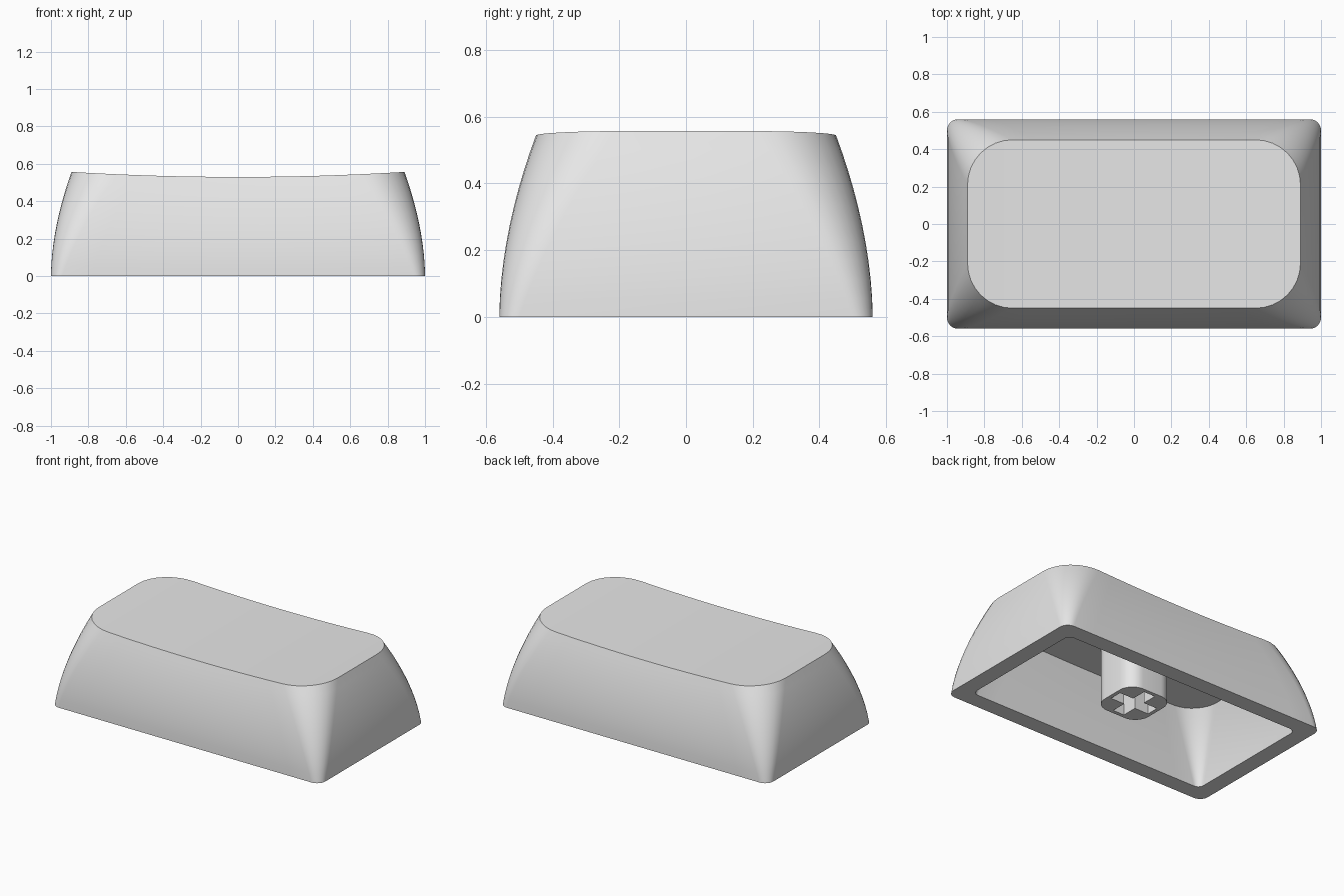
import bpy, bmesh, math

cube = bpy.data.objects.get("Cube")
if cube:
    bpy.data.objects.remove(cube, do_unlink=True)

GREY = (0.8, 0.8, 0.8, 1.0)
grey = bpy.data.materials.new("plain grey plastic")
grey.use_nodes = True
grey.diffuse_color = GREY
grey.node_tree.nodes["Principled BSDF"].inputs["Base Color"].default_value = GREY


def rounded_rect(hx, hy, r, arc=8, edge=12):
    """Counter-clockwise outline, mirrored about y = 0, with extra points on the long edges."""
    def corner(sx, start):
        pts = []
        for i in range(arc + 1):
            a = math.radians(start + 90 * i / arc)
            pts.append((sx * (hx - r) + r * math.cos(a), hy - r + r * math.sin(a)))
        return pts
    x = hx - r
    straight = [(x - 2 * x * i / edge, hy) for i in range(1, edge)]
    half = corner(1, 0) + straight + corner(-1, 90)
    return half + [(px, -py) for px, py in reversed(half)]


def dish(x):
    """Height of the scooped top, lowest along the middle."""
    return 0.53 + 0.027 * (x / 0.89) ** 2


def cap_ring(t, offset, r_low, r_high, limit=1.0):
    """Outline of the cap wall at a fraction t of its height, moved inward by offset."""
    inset = offset + 0.11 * t ** 1.8
    r = r_low + (r_high - r_low) * t / limit
    return [(x, y, t * dish(x)) for x, y in rounded_rect(1.0 - inset, 0.56 - inset, r)]


def loft(name, rings):
    """Skin a stack of outlines and close both ends with strips across y."""
    bm = bmesh.new()
    loops = [[bm.verts.new(p) for p in ring] for ring in rings]
    n = len(loops[0])
    for a, b in zip(loops, loops[1:]):
        for i in range(n):
            j = (i + 1) % n
            bm.faces.new((a[i], a[j], b[j], b[i]))
    for end in (loops[0], loops[-1]):
        for i in range(n // 2 - 1):
            bm.faces.new((end[i], end[i + 1], end[n - 2 - i], end[n - 1 - i]))
    return finish(name, bm)


def finish(name, bm):
    bmesh.ops.recalc_face_normals(bm, faces=bm.faces)
    mesh = bpy.data.meshes.new(name)
    bm.to_mesh(mesh)
    bm.free()
    mesh.materials.append(grey)
    obj = bpy.data.objects.new(name, mesh)
    bpy.context.collection.objects.link(obj)
    return obj


def activate(obj):
    bpy.ops.object.select_all(action="DESELECT")
    obj.select_set(True)
    bpy.context.view_layer.objects.active = obj


# Cap shell: outer wall from the top down, then the cavity wall up to its ceiling
STEPS = 10
CEILING = 0.82
outer = [cap_ring(1 - i / STEPS, 0.0, 0.06, 0.24) for i in range(STEPS + 1)]
inner = [cap_ring(CEILING * i / STEPS, 0.11, 0.04, 0.18, CEILING) for i in range(STEPS + 1)]
shell = loft("cap_shell", outer + inner)

# Stem: rounded square post hanging from the ceiling
post = rounded_rect(0.17, 0.17, 0.1, edge=2)
stem = loft("stem", [[(x, y, z) for x, y in post] for z in (0.06, 0.46)])

# Cross-shaped socket cut up into the stem
L, W = 0.145, 0.042
quarter = [(L, -W), (L, W), (W, W)]
cross = []
for k in range(4):
    c, s = ((1, 0), (0, 1), (-1, 0), (0, -1))[k]
    cross += [(x * c - y * s, x * s + y * c) for x, y in quarter]
bm = bmesh.new()
base = bm.faces.new([bm.verts.new((x, y, 0.0)) for x, y in cross])
top = bmesh.ops.extrude_face_region(bm, geom=[base])["geom"]
bmesh.ops.translate(bm, vec=(0, 0, 0.3),
                    verts=[v for v in top if isinstance(v, bmesh.types.BMVert)])
cutter = finish("socket_cutter", bm)
cutter.hide_render = True

socket = stem.modifiers.new("socket", "BOOLEAN")
socket.operation = "DIFFERENCE"
socket.solver = "EXACT"
socket.object = cutter
activate(stem)
bpy.ops.object.modifier_apply(modifier=socket.name)
bpy.data.objects.remove(cutter, do_unlink=True)

# Smooth walls with crisp rims
for obj in (shell, stem):
    activate(obj)
    bpy.ops.object.shade_smooth_by_angle(angle=math.radians(30))
